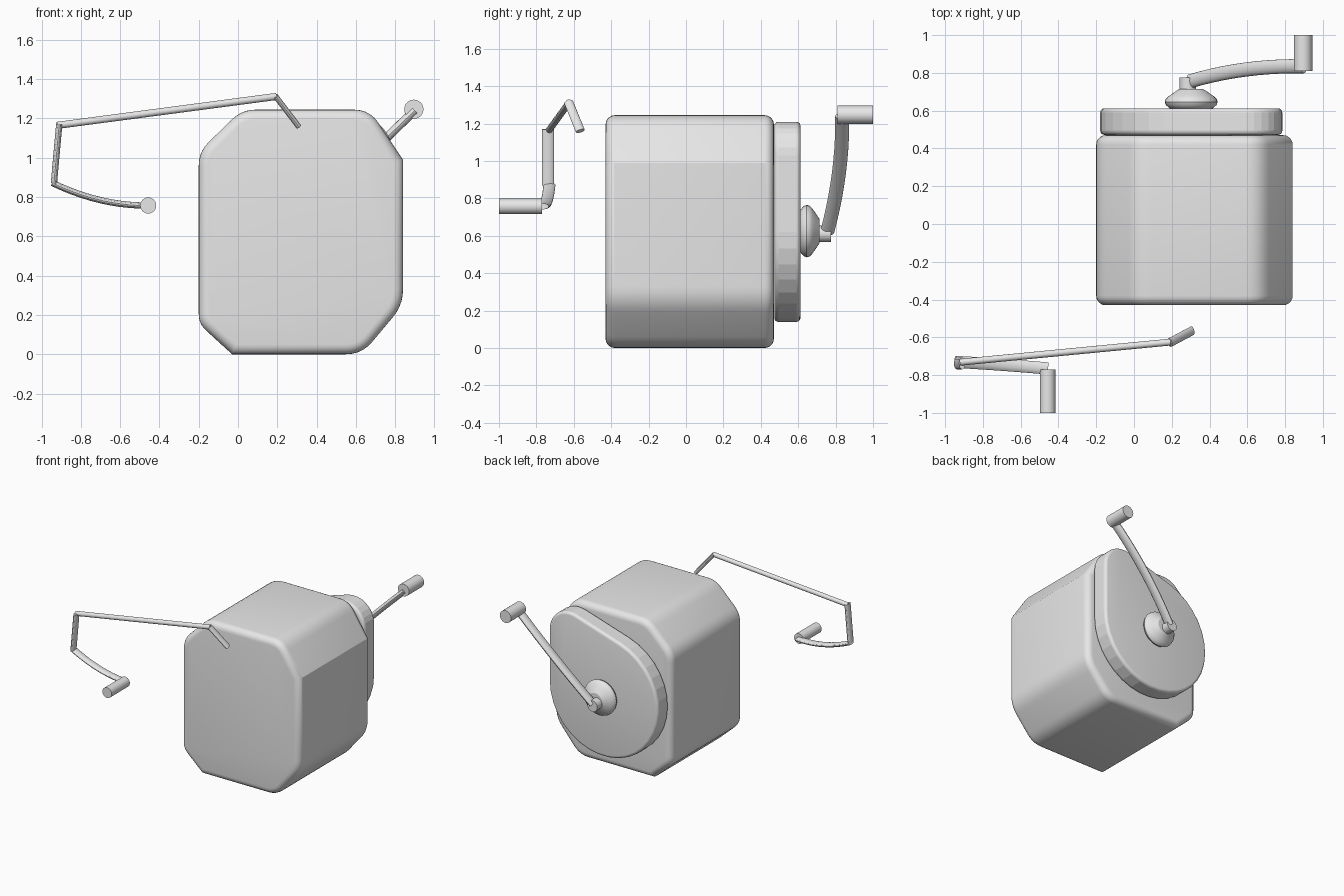
import bpy, bmesh, math
from mathutils import Vector

if "Cube" in bpy.data.objects:
    bpy.data.objects.remove(bpy.data.objects["Cube"])

metal = bpy.data.materials.new("light_grey")
metal.diffuse_color = (0.8, 0.8, 0.8, 1)
metal.use_nodes = True
metal.node_tree.nodes["Principled BSDF"].inputs["Base Color"].default_value = metal.diffuse_color


def finish(name, bm):
    bmesh.ops.recalc_face_normals(bm, faces=bm.faces)
    me = bpy.data.meshes.new(name)
    bm.to_mesh(me)
    bm.free()
    me.materials.append(metal)
    ob = bpy.data.objects.new(name, me)
    bpy.context.collection.objects.link(ob)
    bpy.ops.object.select_all(action='DESELECT')
    ob.select_set(True)
    bpy.context.view_layer.objects.active = ob
    bpy.ops.object.shade_smooth_by_angle(angle=math.radians(30))
    return ob


def prism(name, outline, y0, y1, bevel, segments):
    """Extrude an x-z outline along y and round both rims."""
    bm = bmesh.new()
    a = [bm.verts.new((x, y0, z)) for x, z in outline]
    b = [bm.verts.new((x, y1, z)) for x, z in outline]
    n = len(outline)
    caps = [bm.faces.new(a), bm.faces.new(b[::-1])]
    for i in range(n):
        j = (i + 1) % n
        bm.faces.new((a[i], b[i], b[j], a[j]))
    bm.normal_update()
    rims = [e for f in caps for e in f.edges]
    bmesh.ops.bevel(bm, geom=rims, offset=bevel, segments=segments,
                    profile=0.5, affect='EDGES', clamp_overlap=False)
    return finish(name, bm)


def loft(name, rings):
    """Skin a list of closed rings and cap the ends."""
    bm = bmesh.new()
    vs = [[bm.verts.new(p) for p in r] for r in rings]
    n = len(vs[0])
    for r, s in zip(vs, vs[1:]):
        for i in range(n):
            j = (i + 1) % n
            bm.faces.new((r[i], r[j], s[j], s[i]))
    bm.faces.new(vs[0])
    bm.faces.new(vs[-1])
    return finish(name, bm)


def turned(name, x, z, profile, sides=32):
    """Round part around a y axis; the profile holds (radius, y)."""
    ang = [math.tau * i / sides for i in range(sides)]
    return loft(name, [[(x + r * math.cos(t), y, z + r * math.sin(t)) for t in ang]
                       for r, y in profile])


def rod(name, pts, thin, wide, sides=16):
    """Oval rod, wide along y; three points give a curved rod."""
    p = [Vector(q) for q in pts]
    if len(p) == 3:
        p = [p[0] * (1 - t) ** 2 + p[1] * 2 * t * (1 - t) + p[2] * t * t
             for t in [i / 10 for i in range(11)]]
    rings = []
    for i, c in enumerate(p):
        d = (p[min(i + 1, len(p) - 1)] - p[max(i - 1, 0)]).normalized()
        s = Vector((0, 1, 0))
        s = (s - d * s.dot(d)).normalized()
        n = d.cross(s)
        rings.append([c + s * (wide / 2 * math.cos(a)) + n * (thin / 2 * math.sin(a))
                      for a in [math.tau * k / sides for k in range(sides)]])
    return loft(name, rings)


def rounded(corners, steps=5):
    """Round each (x, z, cut) corner; cut 0 keeps it sharp."""
    out = []
    for i, (x, z, c) in enumerate(corners):
        v = Vector((x, z))
        if not c:
            out.append(v)
            continue
        p = v + (Vector(corners[i - 1][:2]) - v).normalized() * c
        q = v + (Vector(corners[(i + 1) % len(corners)][:2]) - v).normalized() * c
        for k in range(steps + 1):
            t = k / steps
            out.append(p * (1 - t) ** 2 + v * 2 * t * (1 - t) + q * t * t)
    return out


# Main housing: box with cut corners, two of them left sharp
prism("housing", rounded([(-0.03, 0, 0), (0.63, 0, 0.08), (0.84, 0.25, 0.08),
                          (0.84, 0.99, 0), (0.67, 1.245, 0.08), (0.02, 1.245, 0.07),
                          (-0.2, 1.03, 0.07), (-0.2, 0.155, 0.05)]),
      -0.43, 0.47, 0.05, 5)

# Teardrop back plate: a large and a small circle joined by tangents
big, R = Vector((0.303, 0.62)), 0.482
small, r = Vector((0.605, 1.03)), 0.18
axis = small - big
mid = math.atan2(axis.y, axis.x)
half = math.acos((R - r) / axis.length)
outline = []
for k in range(9):
    a = mid - half + 2 * half * k / 8
    outline.append(small + r * Vector((math.cos(a), math.sin(a))))
for k in range(25):
    a = mid + half + (math.tau - 2 * half) * k / 24
    outline.append(big + R * Vector((math.cos(a), math.sin(a))))
plate = prism("back_plate", outline, 0.472, 0.612, 0.022, 4)
for f in plate.data.polygons:
    if abs(f.normal.y) < 0.01:
        f.use_smooth = False

# Crank hub, pin, arm and grip
turned("crank_hub", 0.303, 0.625,
       [(0.10, 0.605), (0.118, 0.615), (0.134, 0.63), (0.14, 0.645), (0.136, 0.66),
        (0.122, 0.675), (0.10, 0.69), (0.078, 0.705), (0.062, 0.715)])
turned("crank_pin", 0.285, 0.61, [(0.044, 0.70), (0.044, 0.775)], 24)
rod("crank_arm", [(0.295, 0.755, 0.62), (0.58, 0.84, 0.94), (0.9, 0.835, 1.24)], 0.045, 0.075)
turned("crank_grip", 0.895, 1.247, [(0.049, 0.81), (0.049, 1.0)], 24)

# Bent wire handle in front
rod("handle_hook", [(0.308, -0.565, 1.16), (0.19, -0.628, 1.315)], 0.028, 0.05)
rod("handle_long_bar", [(0.195, -0.625, 1.312), (-0.92, -0.732, 1.165)], 0.036, 0.036)
rod("handle_drop_bar", [(-0.91, -0.738, 1.17), (-0.937, -0.738, 0.87)], 0.032, 0.064)
rod("handle_curved_bar", [(-0.945, -0.73, 0.872), (-0.7, -0.743, 0.754),
                          (-0.455, -0.765, 0.757)], 0.032, 0.064)
turned("handle_grip", -0.457, 0.757, [(0.041, -0.77), (0.041, -1.0)], 24)
